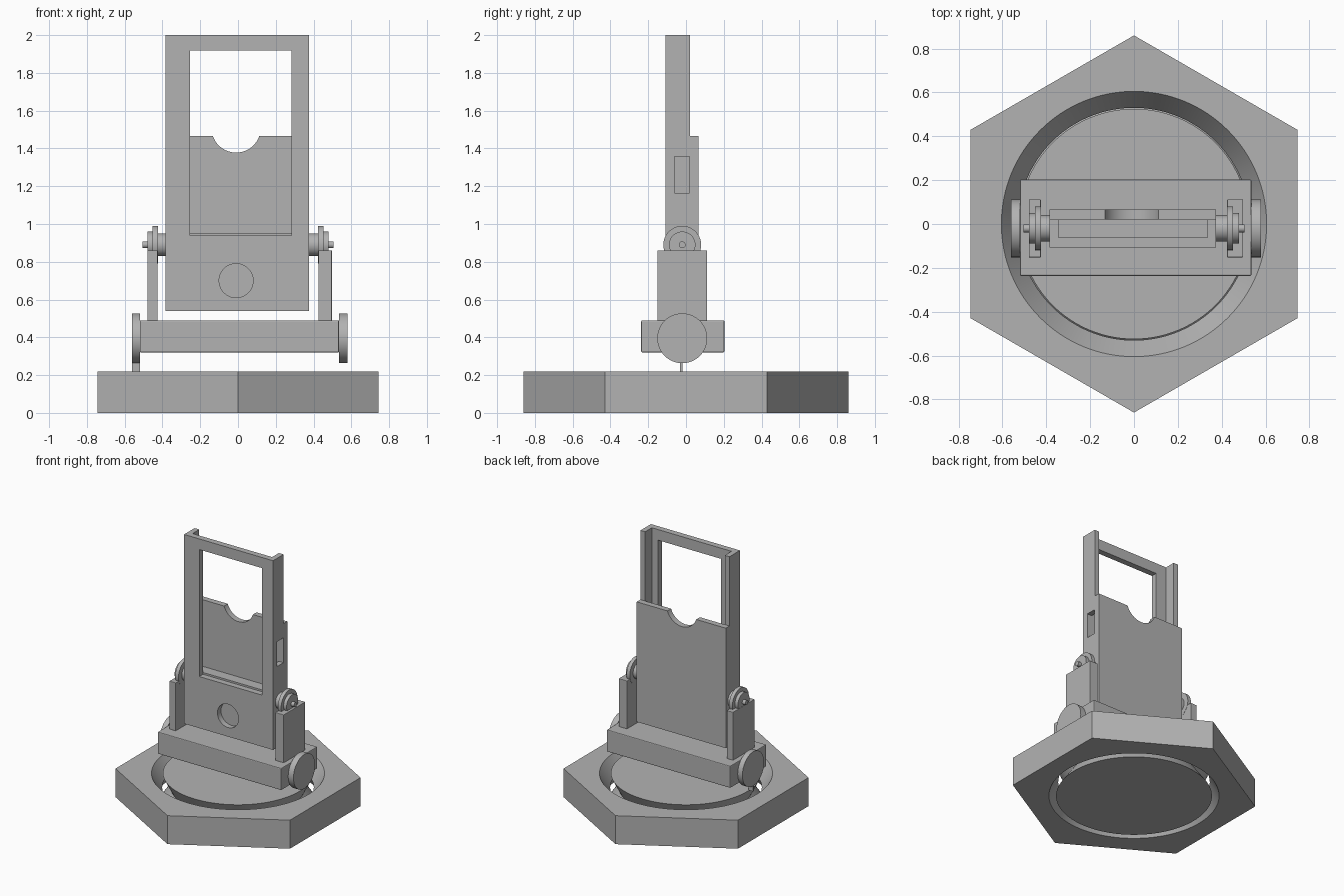
import bpy, bmesh, math
from mathutils import Matrix

if "Cube" in bpy.data.objects:
    bpy.data.objects.remove(bpy.data.objects["Cube"], do_unlink=True)

GREY = (0.45, 0.45, 0.45, 1)
grey = bpy.data.materials.new("plain grey")
grey.use_nodes = True
grey.diffuse_color = GREY
grey.node_tree.nodes["Principled BSDF"].inputs["Base Color"].default_value = GREY


def finish(name, bm, bevel=0, smooth=False):
    bmesh.ops.recalc_face_normals(bm, faces=bm.faces)
    mesh = bpy.data.meshes.new(name)
    bm.to_mesh(mesh)
    bm.free()
    mesh.materials.append(grey)
    obj = bpy.data.objects.new(name, mesh)
    bpy.context.collection.objects.link(obj)
    if bevel:
        mod = obj.modifiers.new("soft edges", "BEVEL")
        mod.width, mod.segments = bevel, 2
    if smooth:
        bpy.ops.object.select_all(action="DESELECT")
        obj.select_set(True)
        bpy.context.view_layer.objects.active = obj
        bpy.ops.object.shade_smooth_by_angle(angle=math.radians(30))
    return obj


def box(name, x, y, z, bevel=0):
    bm = bmesh.new()
    bmesh.ops.create_cube(bm, size=1)
    for v in bm.verts:
        v.co = [lo + (c + 0.5) * (hi - lo) for c, (lo, hi) in zip(v.co, (x, y, z))]
    return finish(name, bm, bevel)


def cylinder(name, axis, centre, radius, span, sides=64):
    """Cylinder along x or y; centre gives the other two coordinates."""
    bm = bmesh.new()
    bmesh.ops.create_cone(bm, cap_ends=True, segments=sides, radius1=radius,
                          radius2=radius, depth=span[1] - span[0])
    mid = sum(span) / 2
    if axis == "x":
        turn, place = Matrix.Rotation(math.pi / 2, 4, "Y"), (mid, *centre)
    else:
        turn, place = Matrix.Rotation(math.pi / 2, 4, "X"), (centre[0], mid, centre[1])
    bmesh.ops.transform(bm, matrix=Matrix.Translation(place) @ turn, verts=bm.verts)
    return finish(name, bm, smooth=True)


def lathe(name, profile, sides=128):
    """Closed solid of revolution about z from (radius, height) pairs."""
    bm = bmesh.new()
    rings = []
    for r, z in profile:
        rings.append([bm.verts.new((r * math.cos(a), r * math.sin(a), z))
                      for a in (math.tau * i / sides for i in range(sides))])
    for low, high in zip(rings, rings[1:]):
        for i in range(sides):
            j = (i + 1) % sides
            bm.faces.new((low[i], low[j], high[j], high[i]))
    bm.faces.new(rings[0])
    bm.faces.new(rings[-1])
    return finish(name, bm, smooth=True)


def cut(target, *cutters):
    for cutter in cutters:
        mod = target.modifiers.new("cut", "BOOLEAN")
        mod.operation, mod.solver, mod.object = "DIFFERENCE", "EXACT", cutter
        cutter.hide_render = True
        cutter.hide_viewport = True
        cutter.display_type = "WIRE"


# Hexagonal base with a waisted round opening and a turntable inside it
bm = bmesh.new()
bmesh.ops.create_cone(bm, cap_ends=True, segments=6, radius1=0.86, radius2=0.86, depth=0.22,
                      matrix=Matrix.Translation((0, 0, 0.11)))
if max(v.co.y for v in bm.verts) < 0.8:
    bmesh.ops.rotate(bm, matrix=Matrix.Rotation(math.pi / 6, 3, "Z"), verts=bm.verts)
base = finish("base", bm)
cut(base, lathe("base_opening_cutter", [(0.595, -0.01), (0.595, 0), (0.53, 0.11),
                                        (0.605, 0.22), (0.605, 0.24)]))
lathe("turntable", [(0.545, 0), (0.47, 0.11), (0.525, 0.22)])

# Crossbar with end knobs and a thin locating fin
box("crossbar", (-0.52, 0.535), (-0.237, 0.203), (0.32, 0.49), 0.006)
cylinder("right_knob", "x", (-0.02, 0.395), 0.132, (-0.56, -0.519))
cylinder("left_knob", "x", (-0.02, 0.395), 0.132, (0.534, 0.58))
box("knob_fin", (-0.56, -0.52), (-0.031, -0.019), (0.22, 0.30))

# Support arms, with the pivot discs, hubs and pins seated in them
PIVOT = (-0.02, 0.89)
for side, name in ((-1, "right"), (1, "left")):
    def span(a, b):
        return tuple(sorted((side * a, side * b)))
    box(name + "_arm", span(0.425, 0.48 if side < 0 else 0.497), (-0.152, 0.112),
        (0.488, 0.86), 0.003)
    cylinder(name + "_pivot_disc", "x", PIVOT, 0.1, span(0.424, 0.452))
    cylinder(name + "_pivot_cap", "x", PIVOT, 0.07, span(0.45, 0.478))
    cylinder(name + "_hub", "x", PIVOT, 0.06, span(0.36, 0.43))
    cylinder(name + "_pin", "x", PIVOT, 0.018, span(0.47, 0.505), 24)

# Holder: front frame, side rails, lower block and notched back plate
X0, X1 = -0.385, 0.375
front = box("front_frame", (X0, X1), (-0.108, -0.062), (0.54, 2.0))
cut(front, box("window_cutter", (-0.255, 0.282), (-0.2, 0), (0.938, 1.918)),
    cylinder("dimple_cutter", "y", (-0.01, 0.70), 0.09, (-0.2, -0.065)))
box("lower_block", (X0, X1), (-0.062, 0.03), (0.54, 0.952))
box("right_rail", (X0, X0 + 0.04), (-0.062, 0.02), (0.952, 2.0))
left_rail = box("left_rail", (X1 - 0.04, X1), (-0.062, 0.02), (0.952, 2.0))
cut(left_rail, box("side_slot_cutter", (0.3, 0.5), (-0.061, 0.019), (1.165, 1.357)))
back = box("back_plate", (X0, X1), (0.02, 0.065), (0.54, 1.466))
cut(back, cylinder("notch_cutter", "y", (-0.01, 1.508), 0.13, (-0.1, 0.2)))
